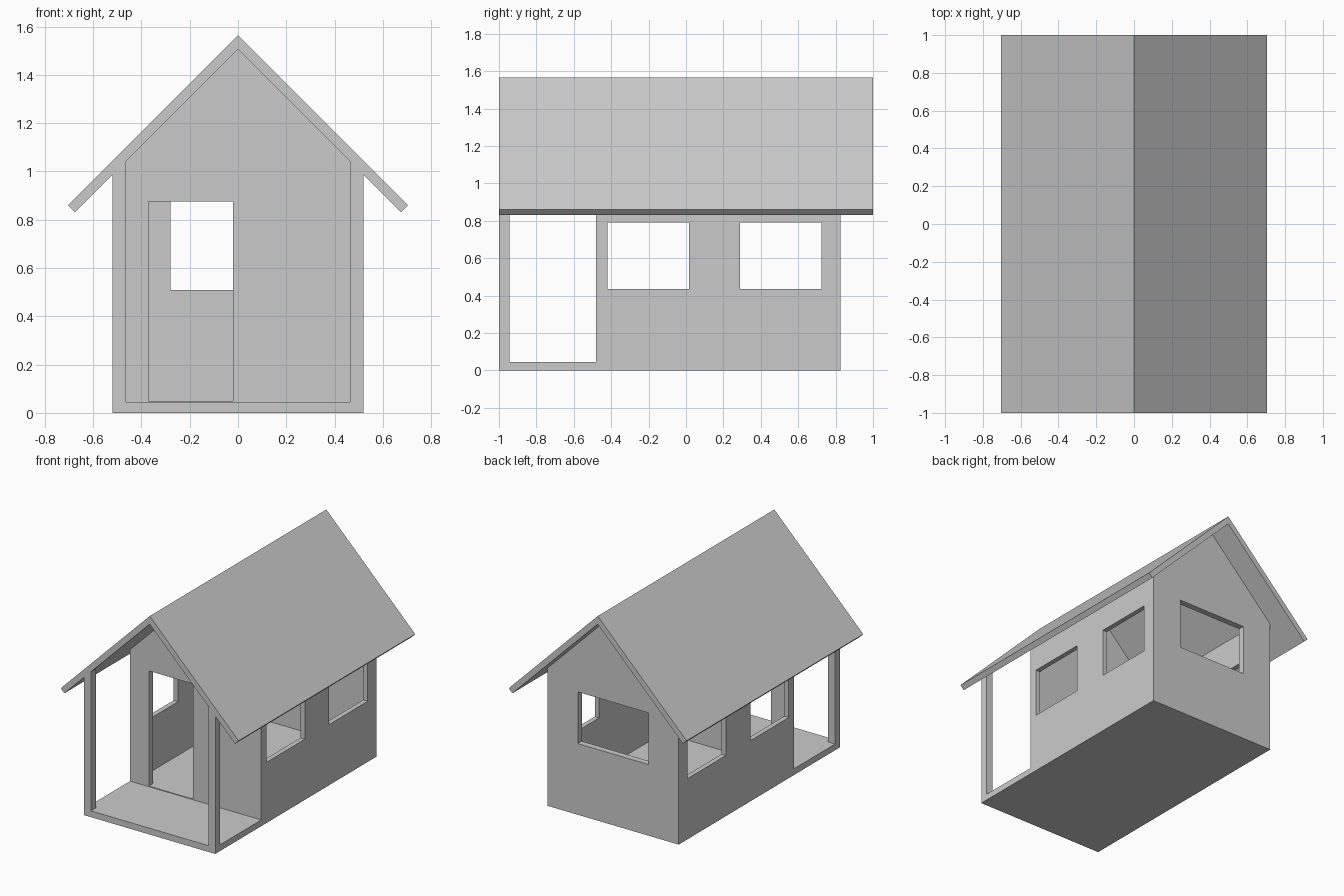
import bpy
import bmesh

if "Cube" in bpy.data.objects:
    bpy.data.objects.remove(bpy.data.objects["Cube"])


def prism(name, profile, y0, y1):
    """Extrude an (x, z) outline along y."""
    bm = bmesh.new()
    face = bm.faces.new([bm.verts.new((x, y0, z)) for x, z in profile])
    new = bmesh.ops.extrude_face_region(bm, geom=[face])["geom"]
    verts = [g for g in new if isinstance(g, bmesh.types.BMVert)]
    bmesh.ops.translate(bm, verts=verts, vec=(0, y1 - y0, 0))
    bmesh.ops.recalc_face_normals(bm, faces=bm.faces)
    mesh = bpy.data.meshes.new(name)
    bm.to_mesh(mesh)
    bm.free()
    obj = bpy.data.objects.new(name, mesh)
    bpy.context.collection.objects.link(obj)
    return obj


def cut(target, name, x, y, z):
    """Subtract a box given by its (min, max) range on each axis."""
    box = prism(name, [(x[0], z[0]), (x[1], z[0]), (x[1], z[1]), (x[0], z[1])], *y)
    mod = target.modifiers.new(name, "BOOLEAN")
    mod.operation, mod.solver, mod.object = "DIFFERENCE", "EXACT", box
    bpy.context.view_layer.objects.active = target
    bpy.ops.object.modifier_apply(modifier=name)
    bpy.data.objects.remove(box)


HALF, RIDGE = 0.52, 1.507      # wall half width, underside of roof ridge
POST, FLOOR = 0.465, 0.045     # inner face of porch posts, porch floor height
PORCH_BACK = -0.48

# House body: gabled block, hollowed out
eave = RIDGE - HALF
body = prism("house_walls", [(-HALF, 0), (HALF, 0), (HALF, eave),
                             (0, RIDGE), (-HALF, eave)], -1, 0.825)
cut(body, "room", (-0.485, 0.485), (PORCH_BACK + 0.045, 0.78), (0.05, 2))

# Porch: open front and sides, leaving two corner posts
cut(body, "porch_front", (-POST, POST), (-1.2, PORCH_BACK), (FLOOR, 2))
cut(body, "porch_sides", (-1, 1), (-0.945, PORCH_BACK), (FLOOR, 2))

# Doorway, side windows and back window
cut(body, "doorway", (-0.37, -0.02), (-0.6, -0.35), (0.05, 0.875))
for y0, y1 in ((-0.42, 0.015), (0.29, 0.725)):
    cut(body, "side_windows", (-1, 1), (y0, y1), (0.435, 0.79))
cut(body, "back_window", (-0.28, 0.28), (0.7, 1), (0.51, 0.88))

# Roof: 45 degree chevron with square-cut eaves
t, w = 0.029, 0.676
prism("roof", [(0, RIDGE), (w, RIDGE - w), (w + t, RIDGE - w + t), (0, RIDGE + 2 * t),
               (-w - t, RIDGE - w + t), (-w, RIDGE - w)], -1, 1)
